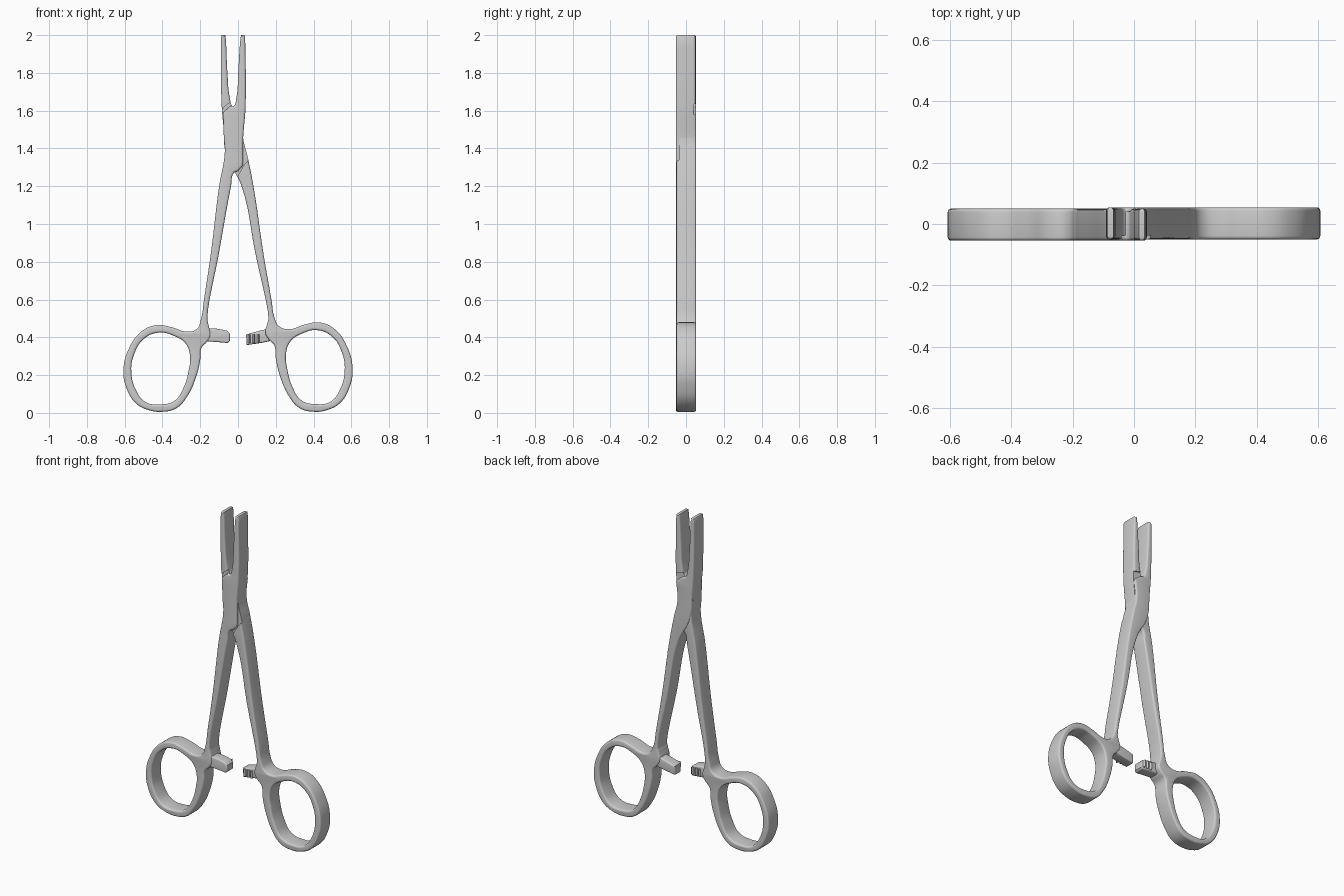
import bpy, bmesh
from math import pi
from mathutils import Matrix

if "Cube" in bpy.data.objects:
    bpy.data.objects.remove(bpy.data.objects["Cube"])


def add_spline(curve, pts):
    # points are (x, z) smooth or (x, z, 1) for a corner
    s = curve.splines.new('BEZIER')
    s.bezier_points.add(len(pts) - 1)
    for bp, p in zip(s.bezier_points, pts):
        bp.co = (p[0], p[1], 0)
        kind = 'VECTOR' if len(p) > 2 else 'AUTO'
        bp.handle_left_type = bp.handle_right_type = kind
    s.use_cyclic_u = True
    s.resolution_u = 6


def plate(name, outlines, half=0.052, y=0.0, bevel=0.011):
    # filled outline, extruded along y with rounded rims
    c = bpy.data.curves.new(name, 'CURVE')
    c.dimensions = '2D'
    c.fill_mode = 'BOTH'
    c.bevel_depth, c.offset, c.bevel_resolution = bevel, -bevel, 3
    c.extrude = half - bevel
    for o in outlines:
        add_spline(c, o)
    ob = bpy.data.objects.new(name, c)
    bpy.context.collection.objects.link(ob)
    bpy.ops.object.select_all(action='DESELECT')
    ob.select_set(True)
    bpy.context.view_layer.objects.active = ob
    bpy.ops.object.convert(target='MESH')
    ob = bpy.context.object
    ob.name = name
    bm = bmesh.new()
    bm.from_mesh(ob.data)
    bm.transform(Matrix.Translation((0, y, 0)) @ Matrix.Rotation(pi / 2, 4, 'X'))
    bmesh.ops.remove_doubles(bm, verts=bm.verts, dist=0.0001)
    bmesh.ops.recalc_face_normals(bm, faces=bm.faces)
    bm.to_mesh(ob.data)
    bm.free()
    return ob


def carve(ob, pts, y0, y1):
    # shallow pocket cut into one face of the box joint
    bm = bmesh.new()
    f = bm.faces.new([bm.verts.new((x, y0, z)) for x, z in pts])
    r = bmesh.ops.extrude_face_region(bm, geom=[f])
    vs = [v for v in r['geom'] if isinstance(v, bmesh.types.BMVert)]
    bmesh.ops.translate(bm, verts=vs, vec=(0, y1 - y0, 0))
    bmesh.ops.recalc_face_normals(bm, faces=bm.faces)
    me = bpy.data.meshes.new('pocket_cutter')
    bm.to_mesh(me)
    bm.free()
    cut = bpy.data.objects.new('pocket_cutter', me)
    bpy.context.collection.objects.link(cut)
    cut.hide_render = True
    m = ob.modifiers.new('pocket', 'BOOLEAN')
    m.operation, m.solver, m.object = 'DIFFERENCE', 'EXACT', cut
    bpy.context.view_layer.objects.active = ob
    bpy.ops.object.modifier_apply(modifier=m.name)
    bpy.data.objects.remove(cut)


# shared handle: outer shank edge, finger ring, inner shank edge (left-hand side)
handle = [(-.10, 1.2), (-.143, .85), (-.18, .6), (-.195, .5), (-.218, .445), (-.27, .43),
          (-.35, .453), (-.43, .465), (-.51, .432), (-.578, .34), (-.607, .22), (-.59, .13),
          (-.54, .05), (-.47, .014), (-.40, .006), (-.325, .025), (-.27, .085), (-.222, .19),
          (-.20, .28), (-.193, .345), (-.165, .375), (-.145, .41), (-.155, .46), (-.162, .5),
          (-.10, .85), (-.037, 1.2)]
hole = [(-.565, .22), (-.55, .31), (-.50, .39), (-.42, .425), (-.34, .408), (-.28, .37),
        (-.255, .31), (-.262, .22), (-.29, .13), (-.335, .065), (-.41, .045), (-.49, .058),
        (-.54, .12)]


def right(pts):
    # mirrored handle, a little taller ring and a little steeper shank
    return [(-(x + max(0, z - .48) * .025), z * 1.03 if z < .48 else z) for x, z in pts]


# front half: right jaw, box joint, left shank and ring
front_top = [(-.022, 1.27), (0, 1.28, 1), (.026, 1.31, 1), (.027, 1.45), (.04, 1.62),
             (.038, 1.99, 1), (.034, 2, 1), (.016, 2, 1), (.012, 1.97), (.002, 1.82), (-.01, 1.66),
             (-.022, 1.625), (-.04, 1.625, 1), (-.079, 1.59, 1), (-.075, 1.46), (-.07, 1.38)]
front_half = plate('front_half', [handle + front_top, hole], y=-.002)

# back half: left jaw, box joint, right shank and ring
back_top = [(-.012, 1.265), (-.04, 1.31), (-.07, 1.4), (-.076, 1.5), (-.086, 1.62),
            (-.091, 1.9), (-.09, 1.99, 1), (-.086, 2, 1), (-.067, 2, 1), (-.064, 1.97), (-.056, 1.8),
            (-.042, 1.66), (-.03, 1.625), (-.015, 1.62), (.036, 1.58, 1), (.027, 1.46), (.05, 1.36)]
back_half = plate('back_half', [right(handle) + back_top, right(hole)], y=.002)

# stepped pockets of the box joint
carve(back_half, [(-.12, 1.58), (-.03, 1.655), (.1, 1.655), (.1, 1.39), (.03, 1.31),
                  (-.01, 1.24), (-.12, 1.24)], -.1, -.037)
carve(front_half, [(.1, 1.62), (-.03, 1.65), (-.12, 1.6), (-.12, 1.48), (.1, 1.48)], .041, .1)

# ratchet arms that overlap when closed, with locking teeth
left_arm = plate('left_ratchet_arm', [[(-.2, .38, 1), (-.15, .378), (-.055, .37, 1), (-.043, .38, 1),
                 (-.043, .42, 1), (-.06, .436, 1), (-.13, .447), (-.2, .44, 1)]], .034, -.016, .009)
right_arm = plate('right_ratchet_arm', [[(.2, .39, 1), (.15, .376), (.046, .359, 1), (.043, .415, 1),
                  (.15, .443), (.2, .45, 1)]], .034, .016, .009)
teeth = []
for i in range(3):
    for side, x, z, y in (('left', -.06 - i * .024, .406, .018), ('right', .06 + i * .024, .393, -.018)):
        bpy.ops.mesh.primitive_cylinder_add(vertices=3, radius=.012, depth=.045, location=(x, y, z),
                                            rotation=(0, 0, 0 if side == 'left' else pi))
        tooth = bpy.context.object
        tooth.name = side + '_ratchet_tooth'

# smooth rims, sharp steps
bpy.ops.object.select_all(action='DESELECT')
for ob in (front_half, back_half, left_arm, right_arm):
    ob.select_set(True)
bpy.context.view_layer.objects.active = front_half
bpy.ops.object.shade_smooth_by_angle(angle=pi / 5)
